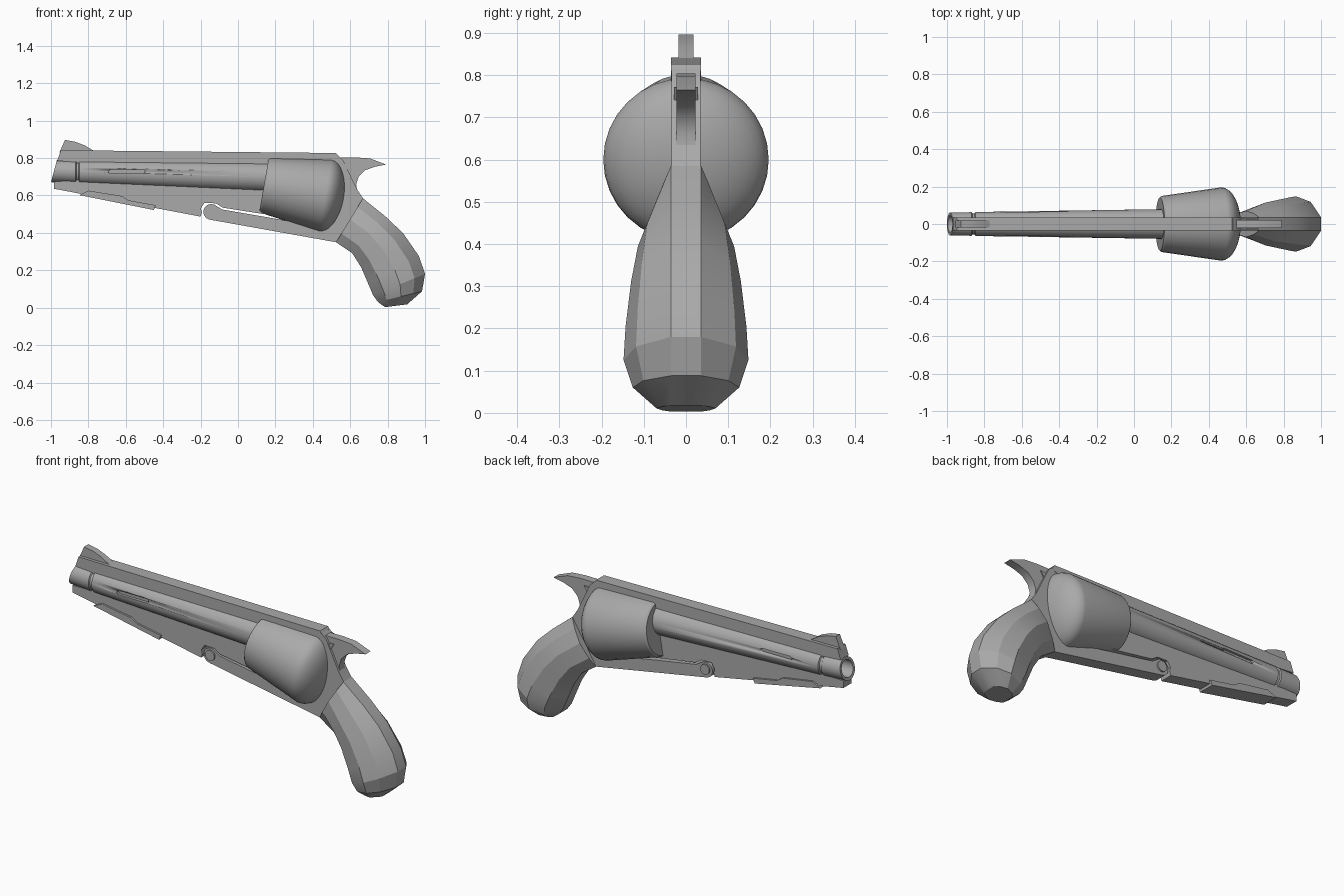
import bpy, bmesh, math
from mathutils import Vector

if "Cube" in bpy.data.objects:
    bpy.data.objects.remove(bpy.data.objects["Cube"])

metal = bpy.data.materials.new("plain_grey")
metal.diffuse_color = (0.40, 0.40, 0.40, 1)
metal.use_nodes = True
metal.node_tree.nodes["Principled BSDF"].inputs["Base Color"].default_value = metal.diffuse_color


def finish(name, bm, angle=30):
    bmesh.ops.recalc_face_normals(bm, faces=bm.faces)
    me = bpy.data.meshes.new(name)
    bm.to_mesh(me)
    bm.free()
    me.materials.append(metal)
    ob = bpy.data.objects.new(name, me)
    bpy.context.collection.objects.link(ob)
    bpy.ops.object.select_all(action='DESELECT')
    ob.select_set(True)
    bpy.context.view_layer.objects.active = ob
    bpy.ops.object.shade_smooth_by_angle(angle=math.radians(angle))
    return ob


def plate(name, pts, y0, y1):
    """Side profile in x/z extruded across y."""
    bm = bmesh.new()
    f = bm.faces.new([bm.verts.new((x, y0, z)) for x, z in pts])
    new = bmesh.ops.extrude_face_region(bm, geom=[f])["geom"]
    bmesh.ops.translate(bm, vec=(0, y1 - y0, 0),
                        verts=[v for v in new if isinstance(v, bmesh.types.BMVert)])
    return finish(name, bm)


def loft(name, rings, angle=30):
    """Skin a list of equal-length point rings and cap both ends."""
    bm = bmesh.new()
    vr = [[bm.verts.new(p) for p in r] for r in rings]
    n = len(vr[0])
    for a, b in zip(vr, vr[1:]):
        for i in range(n):
            bm.faces.new((a[i], a[(i + 1) % n], b[(i + 1) % n], b[i]))
    bm.faces.new(vr[0])
    bm.faces.new(vr[-1])
    return finish(name, bm, angle)


def circle(x, z, r, tilt, n=32):
    """Ring whose up direction leans towards +x by tilt."""
    up = Vector((math.sin(tilt), 0, math.cos(tilt)))
    return [Vector((x, 0, z)) + up * r * math.cos(t) + Vector((0, r * math.sin(t), 0))
            for t in (2 * math.pi * i / n for i in range(n))]


def arc(cx, cz, r, a0, a1, n):
    return [(cx + r * math.cos(math.radians(a0 + (a1 - a0) * i / n)),
             cz + r * math.sin(math.radians(a0 + (a1 - a0) * i / n))) for i in range(n + 1)]


# Barrel: tapered tube with a ring groove and a bore
def axis_z(x):
    return 0.73 - 0.028 * (x + 0.985)


barrel_rings = [circle(x, axis_z(x), r, t) for x, r, t in [
    (0.20, 0.080, 0), (-0.848, 0.064, 0), (-0.852, 0.057, 0), (-0.864, 0.057, 0),
    (-0.868, 0.063, 0), (-0.984, 0.061, 0.26), (-0.983, 0.046, 0.26), (-0.88, 0.046, 0)]]
barrel = loft("barrel", barrel_rings)

# Slots sunk into both sides of the barrel
slot = arc(-0.508, 0.728, 0.011, -90, 90, 6) + arc(-0.68, 0.728, 0.011, 90, 270, 6)
for side, s in (("left", -1), ("right", 1)):
    cutter = plate("slot_cutter_" + side, slot, s * 0.052, s * 0.12)
    cutter.hide_render = True
    mod = barrel.modifiers.new("slot", 'BOOLEAN')
    mod.object = cutter
    mod.operation = 'DIFFERENCE'
    mod.solver = 'EXACT'
    bpy.context.view_layer.objects.active = barrel
    bpy.ops.object.modifier_apply(modifier=mod.name)
    bpy.data.objects.remove(cutter)

# Upper frame: under-barrel web and top strap
plate("upper_frame", [
    (-0.947, 0.842), (-0.967, 0.785), (-0.86, 0.778), (-0.87, 0.678), (-0.985, 0.675),
    (-0.984, 0.636), (-0.2, 0.487), (-0.193, 0.51), (-0.199, 0.53), (-0.18, 0.56),
    (-0.118, 0.558), (-0.082, 0.535), (0.16, 0.497), (0.17, 0.78), (0.50, 0.78),
    (0.54, 0.805), (0.524, 0.827)], -0.035, 0.035)

# Lower frame: hinge knuckle, arm under the cylinder, recoil plate
plate("lower_frame", arc(-0.143, 0.512, 0.042, 60, 262, 14) + [
    (0.524, 0.35), (0.60, 0.44), (0.668, 0.585), (0.636, 0.634), (0.561, 0.79),
    (0.535, 0.815), (0.50, 0.79), (0.52, 0.60), (0.48, 0.435), (0.43, 0.435),
    (0.16, 0.483), (-0.085, 0.525)], -0.034, 0.034)

# Hinge pin
plate("hinge_pin", arc(-0.143, 0.515, 0.028, 0, 345, 23), -0.042, 0.042)

# Raised rail under the muzzle
plate("under_rail", [(-0.80, 0.626), (-0.62, 0.597), (-0.585, 0.574), (-0.44, 0.548),
                     (-0.45, 0.522), (-0.85, 0.602)], -0.045, 0.045)

# Front sight
plate("front_sight", [(-0.955, 0.83), (-0.925, 0.897), (-0.87, 0.887), (-0.82, 0.868),
                      (-0.77, 0.838), (-0.77, 0.825)], -0.018, 0.018)

# Tapered cylinder with domed back
ax, az, tilt = 0.985, -0.172, 0.173
cyl = [circle(0.139, 0.656, 0.142, tilt), circle(0.148, 0.6545, 0.150, tilt)]
for i in range(9):
    t = math.radians(i * 10.8)
    d = 0.1 * math.sin(t)
    cyl.append(circle(0.467 + ax * d, 0.60 + az * d, 0.196 * math.cos(t), tilt))
loft("cylinder", cyl)

# Hammer with curved spur, and its pivot plate
plate("hammer", [(0.53, 0.803), (0.625, 0.804), (0.706, 0.798), (0.792, 0.765), (0.733, 0.754),
                 (0.68, 0.735), (0.645, 0.70), (0.632, 0.66), (0.638, 0.62), (0.56, 0.66)],
      -0.022, 0.022)
plate("hammer_lug", [(0.56, 0.768), (0.603, 0.772), (0.58, 0.735)], -0.028, 0.028)

# Grip: faceted rings from frame to butt (front x, z, back x, z, half width)
grip = [(0.524, 0.350, 0.668, 0.585, 0.070), (0.610, 0.292, 0.786, 0.490, 0.114),
        (0.658, 0.217, 0.882, 0.399, 0.130), (0.695, 0.131, 0.968, 0.275, 0.143),
        (0.722, 0.067, 1.000, 0.180, 0.148), (0.749, 0.030, 0.984, 0.088, 0.126),
        (0.786, 0.003, 0.905, 0.018, 0.070)]
half = [(0.0, None), (0.2, 0.80), (0.52, 1.0), (0.80, 0.80), (1.0, None)]
rings = []
for fx, fz, bx, bz, w in grip:
    side = [(fx + (bx - fx) * u, 0.036 if v is None else w * v, fz + (bz - fz) * u)
            for u, v in half]
    rings.append([Vector(p) for p in side] +
                 [Vector((x, -y, z)) for x, y, z in reversed(side)])
loft("grip", rings, 22)
